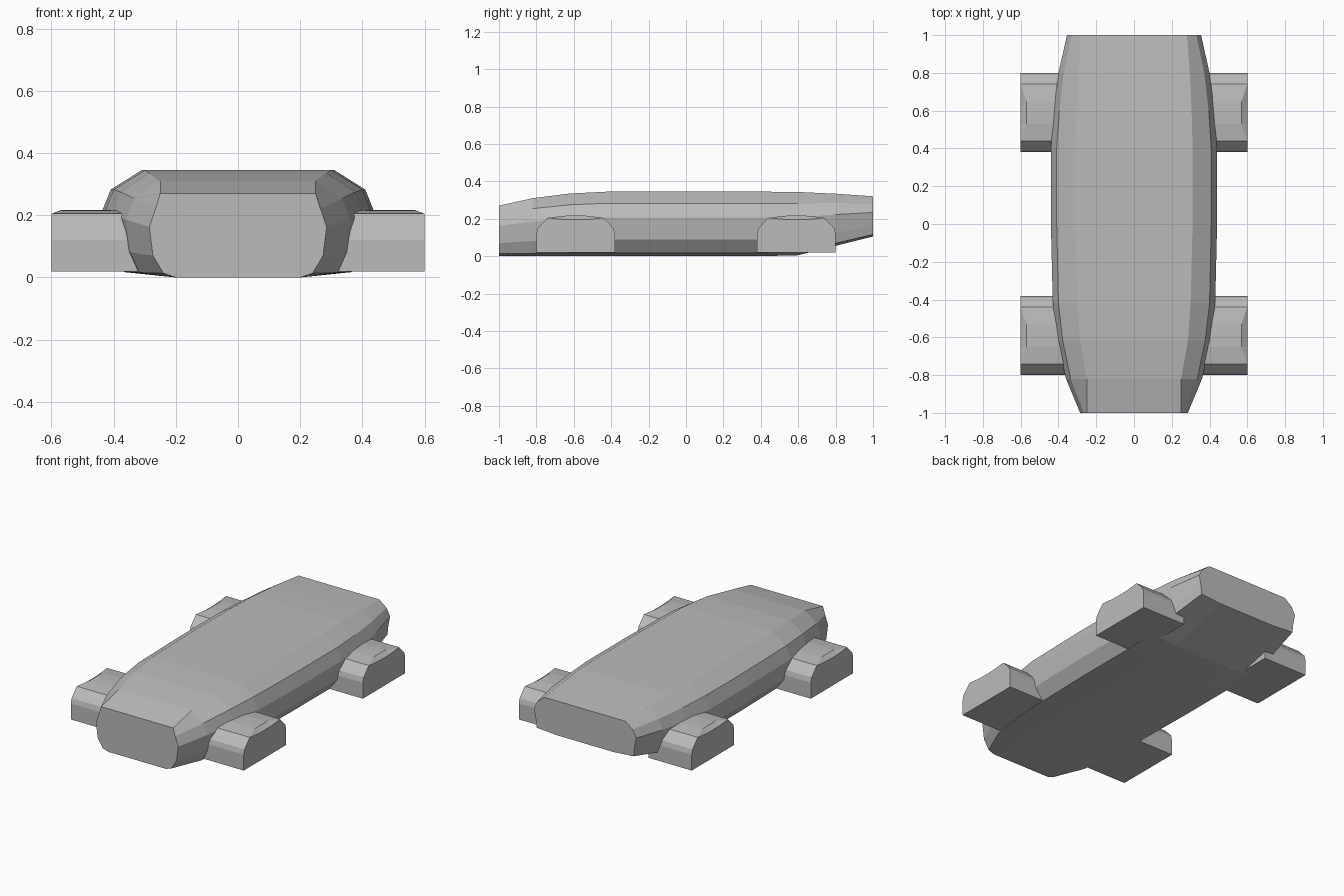
import bpy
import bmesh

cube = bpy.data.objects.get("Cube")
if cube:
    bpy.data.objects.remove(cube, do_unlink=True)

paint = bpy.data.materials.new("plain grey")
paint.use_nodes = True
GREY = (0.5, 0.5, 0.5, 1)
paint.diffuse_color = GREY
paint.node_tree.nodes["Principled BSDF"].inputs["Base Color"].default_value = GREY


def loft(name, rings):
    """Skin a row of closed rings and cap both ends."""
    bm = bmesh.new()
    loops = [[bm.verts.new(p) for p in ring] for ring in rings]
    count = len(loops[0])
    for a, b in zip(loops, loops[1:]):
        for i in range(count):
            j = (i + 1) % count
            bm.faces.new((a[i], a[j], b[j], b[i]))
    bm.faces.new(loops[0])
    bm.faces.new(loops[-1])
    bmesh.ops.recalc_face_normals(bm, faces=bm.faces)
    mesh = bpy.data.meshes.new(name)
    bm.to_mesh(mesh)
    bm.free()
    mesh.materials.append(paint)
    obj = bpy.data.objects.new(name, mesh)
    bpy.context.collection.objects.link(obj)
    return obj


# Body: each station is y, floor z, roof z, half width, roof half width, sill ratio
STATIONS = [
    (-1.0, 0.0, 0.27, 0.285, 0.25, 0.84),
    (-0.82, 0.0, 0.31, 0.36, 0.25, 0.88),
    (-0.62, 0.0, 0.335, 0.405, 0.285, 0.85),
    (-0.42, 0.0, 0.345, 0.43, 0.30, 0.83),
    (0.0, 0.0, 0.345, 0.44, 0.31, 0.83),
    (0.4, 0.0, 0.345, 0.44, 0.31, 0.83),
    (0.6, 0.005, 0.343, 0.425, 0.305, 0.85),
    (0.8, 0.055, 0.334, 0.40, 0.295, 0.9),
    (1.0, 0.105, 0.32, 0.355, 0.28, 0.95),
]


def body_ring(y, floor, roof, width, roof_width, sill):
    side = [(0.2, 0), (sill * width, 0.05), (0.96 * width, 0.26),
            (width, 0.6), (0.93 * width, 0.82), (roof_width, 1)]
    half = [(x, y, floor + f * (roof - floor)) for x, f in side]
    return half + [(-x, y, z) for x, y, z in reversed(half)]


loft("body", [body_ring(*s) for s in STATIONS])


# Wheel fenders: crowned blocks whose outer top edge dips inward
def fender_ring(x, centre, crown):
    half = [(0.21, 0.02), (0.21, 0.12), (0.202, 0.15), (0.15, 0.205)]
    side = half + [(0.06, 0.205 + crown), (0, 0.205 + 1.1 * crown)]
    profile = side + [(-y, z) for y, z in reversed(side[:-1])]
    return [(x, centre + y, z) for y, z in profile]


def fender(name, sign, centre):
    # The bevel narrows to nothing at the ends of the top
    outer = fender_ring(sign * 0.6, centre, -0.009)
    inner = fender_ring(sign * 0.3, centre, 0.011)
    bevel = [(sign * (0.57 if z > 0.206 else 0.599), y, z)
             for _, y, z in inner]
    loft(name, [inner, bevel, outer])


for end, centre in (("front", -0.59), ("rear", 0.59)):
    for hand, sign in (("left", 1), ("right", -1)):
        fender(f"{end}_{hand}_fender", sign, centre)
